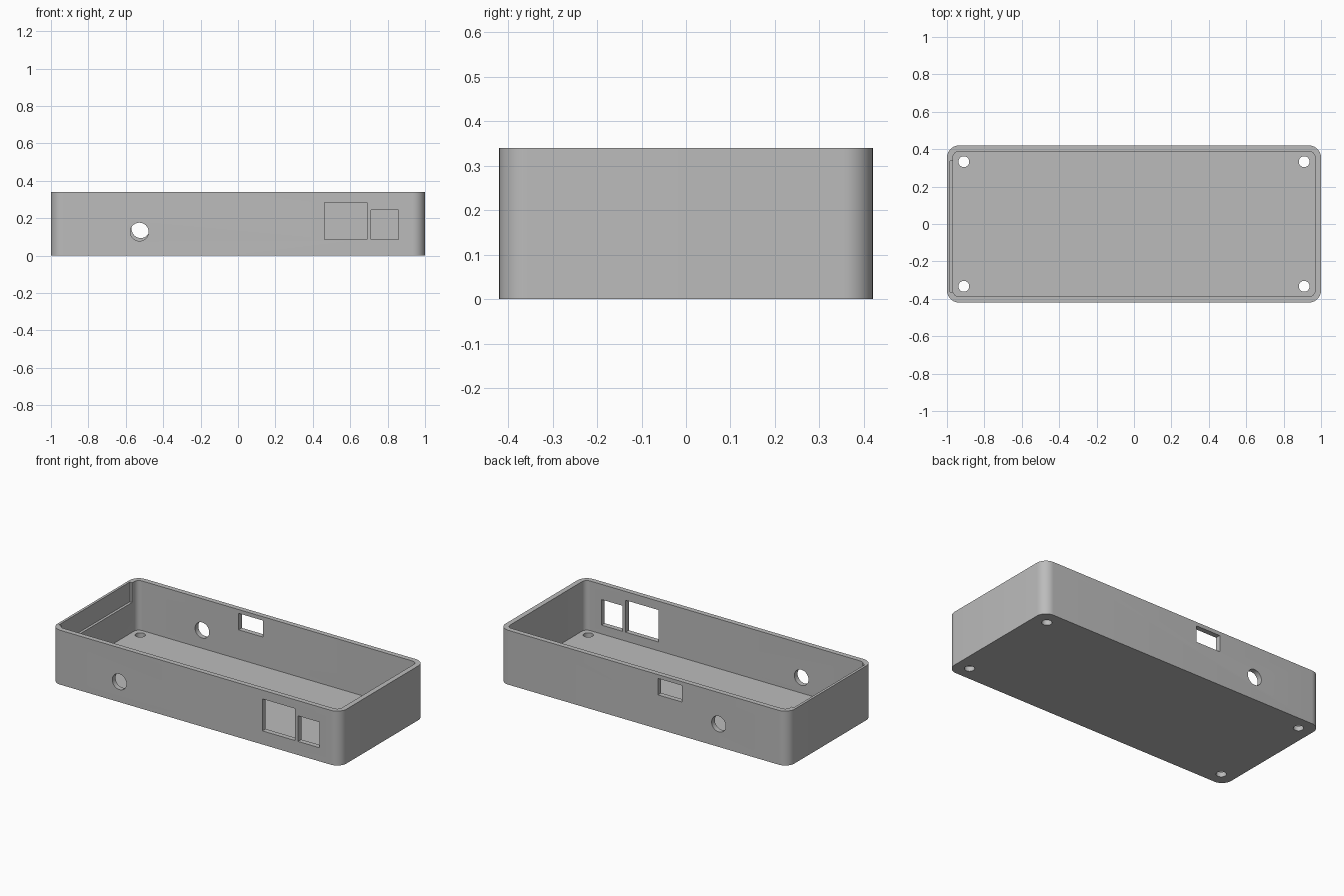
import bpy, bmesh
from math import radians, sin, cos, pi
from mathutils import Matrix, Vector

if "Cube" in bpy.data.objects:
    bpy.data.objects.remove(bpy.data.objects["Cube"], do_unlink=True)

HX, HY, H = 1.0, 0.42, 0.34      # outer half sizes and height
WALL, FLOOR, RADIUS = 0.032, 0.03, 0.065

grey = bpy.data.materials.new("grey_plastic")
grey.use_nodes = True
grey.diffuse_color = (0.5, 0.5, 0.5, 1)
grey.node_tree.nodes["Principled BSDF"].inputs["Base Color"].default_value = (0.5, 0.5, 0.5, 1)


def make_object(name, bm):
    bmesh.ops.recalc_face_normals(bm, faces=bm.faces[:])
    mesh = bpy.data.meshes.new(name)
    bm.to_mesh(mesh)
    bm.free()
    mesh.materials.append(grey)
    obj = bpy.data.objects.new(name, mesh)
    bpy.context.collection.objects.link(obj)
    return obj


def rounded_block(name, hx, hy, z0, z1, r, steps=10):
    bm = bmesh.new()
    ring = []
    corners = [(1, 1), (-1, 1), (-1, -1), (1, -1)]
    for q, (sx, sy) in enumerate(corners):
        for i in range(steps + 1):
            a = (q + i / steps) * pi / 2
            ring.append(bm.verts.new((sx * (hx - r) + r * cos(a), sy * (hy - r) + r * sin(a), z0)))
    base = bm.faces.new(ring)
    top = bmesh.ops.extrude_face_region(bm, geom=[base])["geom"]
    bmesh.ops.translate(bm, vec=(0, 0, z1 - z0),
                        verts=[v for v in top if isinstance(v, bmesh.types.BMVert)])
    return make_object(name, bm)


def box(name, lo, hi):
    lo, hi = Vector(lo), Vector(hi)
    bm = bmesh.new()
    bmesh.ops.create_cube(bm, size=1, matrix=Matrix.Translation((lo + hi) / 2)
                          @ Matrix.Diagonal((*(hi - lo), 1)))
    return make_object(name, bm)


def cylinder(name, centre, r, depth, along_y=False):
    bm = bmesh.new()
    turn = Matrix.Rotation(radians(90 if along_y else 0), 4, "X")
    bmesh.ops.create_cone(bm, cap_ends=True, segments=40, radius1=r, radius2=r, depth=depth,
                          matrix=Matrix.Translation(centre) @ turn)
    return make_object(name, bm)


def wall_window(name, side, x0, x1, z0, z1):
    y = side * (HY - WALL / 2)
    return box(name, (x0, y - 0.04, z0), (x1, y + 0.04, z1))


# Outer tray body
tray = rounded_block("enclosure_tray", HX, HY, 0, H, RADIUS)

# Main cavity
cutters = [rounded_block("cavity", HX - WALL, HY - WALL, FLOOR, H + 0.1, RADIUS - WALL)]

# Recess in the right wall, open at the rim
cutters.append(box("wall_recess", (-0.984, -0.364, 0.217), (-0.9, 0.337, H + 0.1)))

# Front and back wall openings
cutters += [
    wall_window("large_front_port", -1, 0.463, 0.69, 0.085, 0.285),
    wall_window("small_front_port", -1, 0.71, 0.857, 0.085, 0.245),
    wall_window("back_port", 1, -0.268, -0.1, 0.213, 0.316),
    cylinder("front_cable_hole", (-0.527, -HY, 0.127), 0.049, 0.15, True),
    cylinder("back_cable_hole", (-0.52, HY, 0.143), 0.049, 0.15, True),
]

# Screw holes in the floor corners
for sx in (-1, 1):
    for sy in (-1, 1):
        cutters.append(cylinder("screw_hole", (sx * 0.91, sy * 0.333, 0), 0.029, 0.15))

# Cut everything out of the tray
for cutter in cutters:
    mod = tray.modifiers.new(cutter.name, "BOOLEAN")
    mod.operation, mod.solver, mod.object = "DIFFERENCE", "EXACT", cutter
bpy.context.view_layer.update()
result = bpy.data.meshes.new_from_object(tray.evaluated_get(bpy.context.evaluated_depsgraph_get()))
tray.modifiers.clear()
tray.data = result
for cutter in cutters:
    bpy.data.objects.remove(cutter, do_unlink=True)

# Single material and smooth rounded corners
result.materials.clear()
result.materials.append(grey)
for poly in result.polygons:
    poly.material_index = 0
bpy.ops.object.select_all(action="DESELECT")
tray.select_set(True)
bpy.context.view_layer.objects.active = tray
bpy.ops.object.shade_smooth_by_angle(angle=radians(30))
